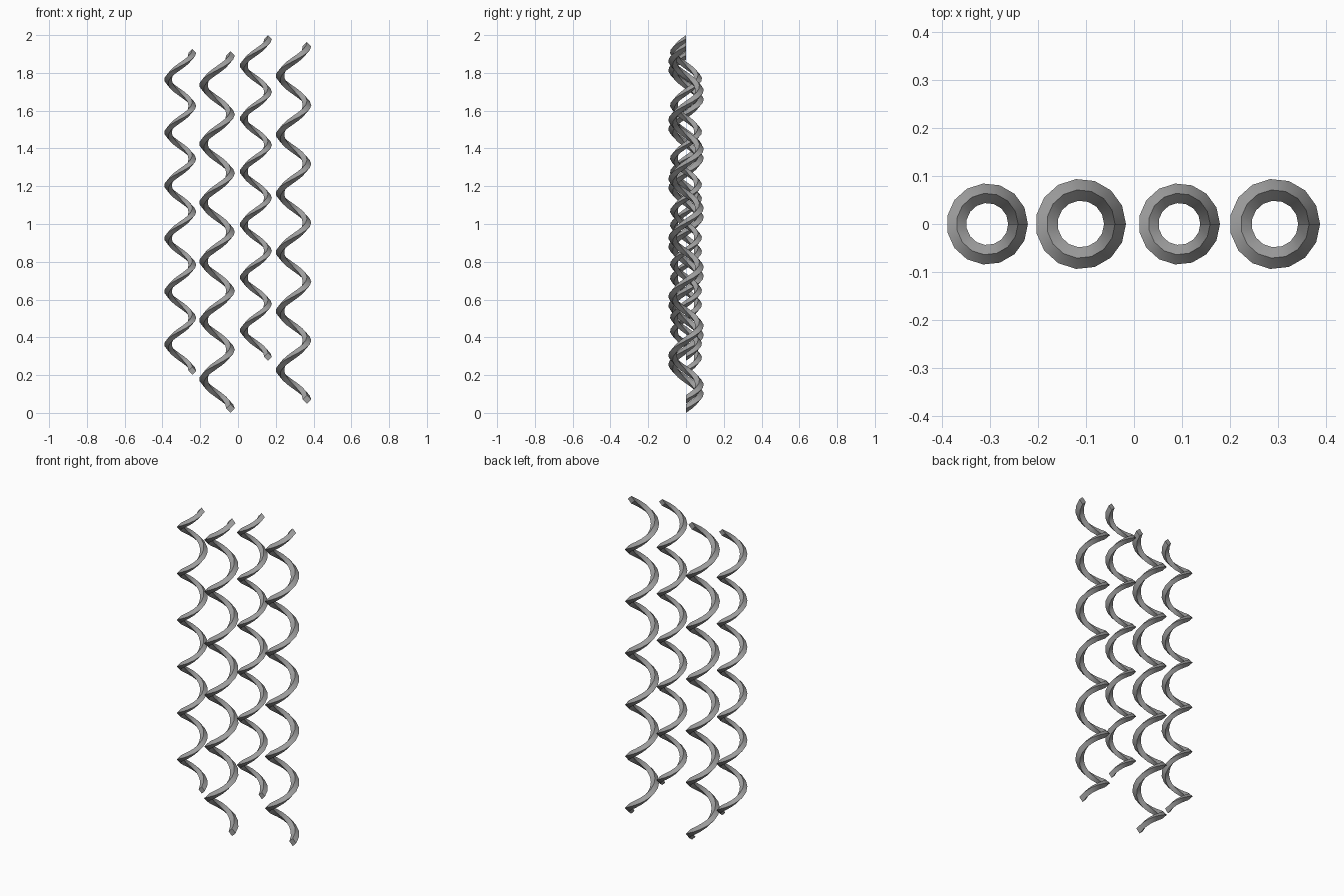
import bpy, bmesh, math

if "Cube" in bpy.data.objects:
    bpy.data.objects.remove(bpy.data.objects["Cube"])

TURNS, STEPS = 6, 15          # turns per coil, segments per turn
PITCH, RADIUS, WIRE = 0.3116, 0.0714, 0.0228

steel = bpy.data.materials.new("steel_grey")
steel.diffuse_color = (0.34, 0.34, 0.34, 1)
steel.use_nodes = True
steel.node_tree.nodes["Principled BSDF"].inputs["Base Color"].default_value = steel.diffuse_color


def coil(name, x, z_mid, scale):
    """Right-handed spring with a diamond section, starting and ending at +x."""
    pitch, radius, wire = PITCH * scale, RADIUS * scale, WIRE * scale
    bm = bmesh.new()
    rings = []
    for i in range(TURNS * STEPS + 1):
        a = 2 * math.pi * i / STEPS
        z = z_mid + pitch * (i / STEPS - TURNS / 2)
        ring = []
        for k in range(4):
            t = k * math.pi / 2
            r = radius + wire * math.cos(t)
            ring.append(bm.verts.new((r * math.cos(a), r * math.sin(a),
                                      z + wire * math.sin(t))))
        rings.append(ring)
    # wire sides
    for lo, hi in zip(rings, rings[1:]):
        for k in range(4):
            n = (k + 1) % 4
            bm.faces.new((lo[k], lo[n], hi[n], hi[k]))
    # end caps
    bm.faces.new(rings[0])
    bm.faces.new(rings[-1])
    bmesh.ops.recalc_face_normals(bm, faces=bm.faces)
    mesh = bpy.data.meshes.new(name)
    bm.to_mesh(mesh)
    bm.free()
    mesh.materials.append(steel)
    ob = bpy.data.objects.new(name, mesh)
    ob.location.x = x
    bpy.context.collection.objects.link(ob)
    # smooth along the wire, sharp on its four ridges
    bpy.ops.object.select_all(action='DESELECT')
    ob.select_set(True)
    bpy.context.view_layer.objects.active = ob
    bpy.ops.object.shade_smooth_by_angle(angle=math.radians(30))


# four hanging coils, alternating small and large
coil("coil_left_small", -0.306, 1.064, 0.9)
coil("coil_left_large", -0.111, 0.9575, 1.0)
coil("coil_right_small", 0.0945, 1.138, 0.9)
coil("coil_right_large", 0.2938, 1.006, 1.0)
